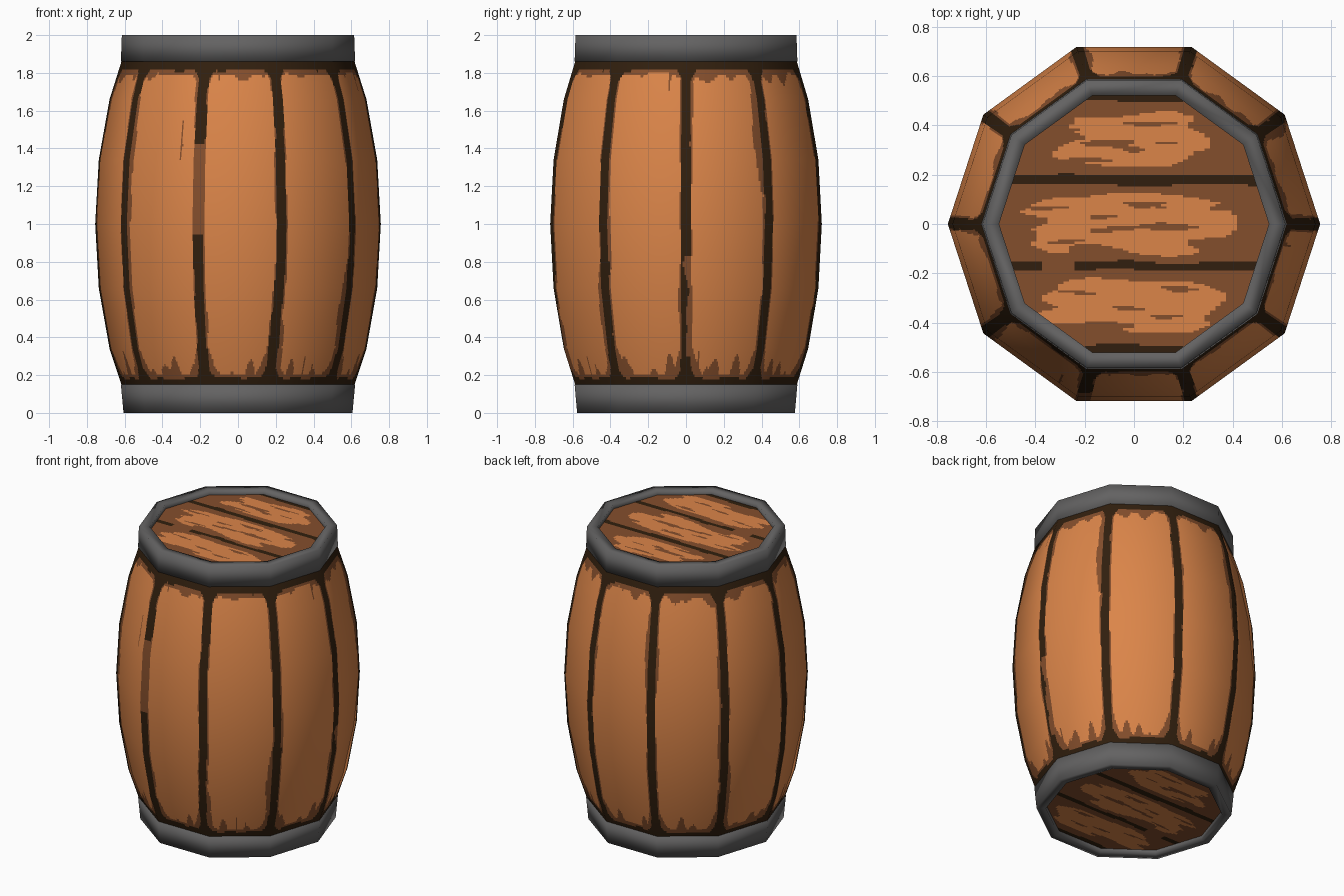
import bpy, bmesh, math
from mathutils import Vector, noise

if "Cube" in bpy.data.objects:
    bpy.data.objects.remove(bpy.data.objects["Cube"])

N = 10
COLS = 50


def lin(c):
    c /= 255
    return c / 12.92 if c <= 0.04045 else ((c + 0.055) / 1.055) ** 2.4


def material(name, rgb):
    m = bpy.data.materials.new(name)
    m.diffuse_color = (*[lin(c) for c in rgb], 1)
    m.use_nodes = True
    m.node_tree.nodes["Principled BSDF"].inputs["Base Color"].default_value = m.diffuse_color
    return m


orange = material("orange_wood", (219, 133, 73))
brown = material("worn_brown_wood", (132, 78, 44))
dark = material("dark_gap", (49, 31, 14))
grey = material("iron_grey", (99, 98, 98))
WOODS = [orange, brown, dark]


def finish(bm, name, mats):
    me = bpy.data.meshes.new(name)
    bm.to_mesh(me)
    bm.free()
    for m in mats:
        me.materials.append(m)
    ob = bpy.data.objects.new(name, me)
    bpy.context.collection.objects.link(ob)
    return ob


def corner(i, r, z):
    a = math.tau * i / N
    return Vector((r * math.cos(a), r * math.sin(a), z))


def rough(x, y, s=0.0):
    return noise.noise(Vector((x, y, s)))


# Staves: ten flat sides following a bulged profile, finely cut for the colours
PROFILE = [(0.15, 0.617), (0.34, 0.680), (0.66, 0.737), (1.0, 0.756),
           (1.34, 0.737), (1.66, 0.680), (1.86, 0.617)]
# wider worn strips beside a gap: gap, side, low z, high z, width
WORN = [(6, 1, 0.55, 1.7, 0.02), (1, -1, 1.15, 1.8, 0.03), (9, -1, 0.3, 0.8, 0.02),
        (4, 1, 0.3, 0.7, 0.02), (3, -1, 1.2, 1.7, 0.02), (8, 1, 0.25, 0.5, 0.02)]


def radius(z):
    for (z0, r0), (z1, r1) in zip(PROFILE, PROFILE[1:]):
        if z <= z1:
            return r0 + (r1 - r0) * (z - z0) / (z1 - z0)
    return PROFILE[-1][1]


def stave_colour(side, u, z):
    width = 0.618 * radius(z)
    first = u < 0.5
    gap = side if first else (side + 1) % N
    s = (u if first else u - 1) * width          # signed distance from the corner
    s -= 0.006 * rough(gap * 7.3, z * 3)
    if gap == 7:
        s -= 0.02
    if gap == 8:
        s += 0.025 * max(0, min(1, (0.8 - z) / 0.5))
    d = abs(s)
    x = side * 9.7 + u * 5
    top = 1.86 - z - 0.046 - 0.008 * rough(x, 5.5)
    bottom = z - 0.15 - 0.034 - 0.008 * rough(x, 3.5)
    if top < 0 or bottom < 0:
        return 2
    # rounded dark corners where the gaps meet the end bands
    end = min(top, bottom)
    flare = 0.03 * max(0, 1 - end / 0.07) ** 2
    if d < 0.026 + 0.005 * rough(gap * 4.1, z * 6, 2) + flare:
        if gap == 7 and 0.94 < z < 1.43:
            return 1
        if gap == 0 and 0.3 < z < 0.83 and s > 0.002 - 0.03 * rough(z * 7, 4):
            return 1
        return 2
    # worn brown edges
    edge = 0.032 + flare + 0.02 * max(0, rough(gap * 3.1 + first * 5.7, z * 2.6))
    edge += 0.04 * max(0, 1 - bottom / 0.16)
    for g, sign, lo, hi, w in WORN:
        if g == gap and s * sign > 0 and lo < z < hi:
            edge += w * math.sin(math.pi * (z - lo) / (hi - lo)) ** 0.5
    if d < edge:
        return 1
    if top < 0.02 + 0.09 * max(0, rough(x, 2.3)):
        return 1
    if bottom < 0.02 + 0.2 * max(0, rough(x * 1.3, 8.1) + 0.05):
        return 1
    # a few thin vertical grain marks
    return 1 if rough(x * 3, z * 2.5, 6) > 0.74 else 0


zs = []
for (z0, _), (z1, _) in zip(PROFILE, PROFILE[1:]):
    n = round((z1 - z0) / 0.014)
    zs += [z0 + (z1 - z0) * k / n for k in range(n)]
zs.append(1.86)
bm = bmesh.new()
rows = []
for z in zs:
    ring = []
    for i in range(N):
        a, b = corner(i, radius(z), z), corner(i + 1, radius(z), z)
        ring += [bm.verts.new(a.lerp(b, c / COLS)) for c in range(COLS)]
    rows.append(ring)
M = N * COLS
for j in range(len(zs) - 1):
    for k in range(M):
        f = bm.faces.new((rows[j][k], rows[j][(k + 1) % M],
                          rows[j + 1][(k + 1) % M], rows[j + 1][k]))
        f.smooth = True
        f.material_index = stave_colour(k // COLS, (k % COLS + 0.5) / COLS,
                                        (zs[j] + zs[j + 1]) / 2)
staves = finish(bm, "barrel_staves", WOODS)
# rounded shading over the flat sides
staves.data.normals_split_custom_set_from_vertices(
    [Vector((v.co.x / math.hypot(v.co.x, v.co.y), v.co.y / math.hypot(v.co.x, v.co.y),
             0.4 * (v.co.z - 1))).normalized() for v in staves.data.vertices])


# Iron end hoops, with a lip around each recessed lid
def hoop(name, section):
    bm = bmesh.new()
    loops = [[bm.verts.new(corner(i, r, z)) for i in range(N)] for r, z in section]
    for a, b in zip(loops, loops[1:]):
        for i in range(N):
            k = (i + 1) % N
            bm.faces.new((a[i], a[k], b[k], b[i]))
    bmesh.ops.recalc_face_normals(bm, faces=bm.faces)
    for f in bm.faces:
        f.smooth = True
    finish(bm, name, [grey])


LID = 0.548
DEPTH = 0.03
hoop("top_hoop", [(0.612, 1.86), (0.62, 1.86), (0.615, 2.0), (LID, 2.0), (LID, 2 - DEPTH)])
hoop("bottom_hoop", [(0.612, 0.15), (0.62, 0.15), (0.606, 0.0), (LID, 0.0), (LID, DEPTH)])


# Plank lids: decagons cut into small cells and coloured by plank
def lid_colour(x, y):
    w = 0.014 * rough(x * 4, y * 2, 3)
    t = 0.004 * rough(x * 7, 1.5)
    for line, lo, hi, half in [(0.18, -0.51, 0.5, 0.02), (-0.172, -0.24, 0.52, 0.016),
                               (-0.172, -0.52, -0.38, 0.018), (0.512, -0.19, 0.19, 0.016),
                               (-0.508, -0.2, 0.19, 0.016)]:
        if lo < x < hi and abs(y - line + w) < half + t:
            return 2
    for cx, cy, rx, ry in [(0.0, 0.335, 0.3, 0.105), (-0.04, 0.0, 0.4, 0.13),
                           (-0.03, -0.335, 0.34, 0.12)]:
        e = abs((x - cx) / rx) ** 3 + abs((y - cy) / ry) ** 3
        streak = rough(x * 4 + 3, y * 34, cy * 5)
        if e + 1.1 * rough(x * 3.5, y * 19, cy * 5) < 0.85 and streak < 0.3:
            return 0
    return 1


def lid(name, z, up):
    bm = bmesh.new()
    pts = [bm.verts.new(corner(i, LID, z)) for i in range(N)]
    bm.faces.new(pts if up else pts[::-1])
    cuts = [((0, 1, 0), k * 0.009) for k in range(-57, 58)]
    cuts += [((1, 0, 0), k * 0.022) for k in range(-24, 25)]
    for n, d in cuts:
        bmesh.ops.bisect_plane(bm, geom=bm.verts[:] + bm.edges[:] + bm.faces[:],
                               plane_co=Vector(n) * d + Vector((0, 0, z)), plane_no=n)
    for f in bm.faces:
        c = f.calc_center_median()
        f.material_index = lid_colour(c.x, c.y)
    finish(bm, name, WOODS)


lid("top_lid", 2 - DEPTH, True)
lid("bottom_lid", DEPTH, False)
